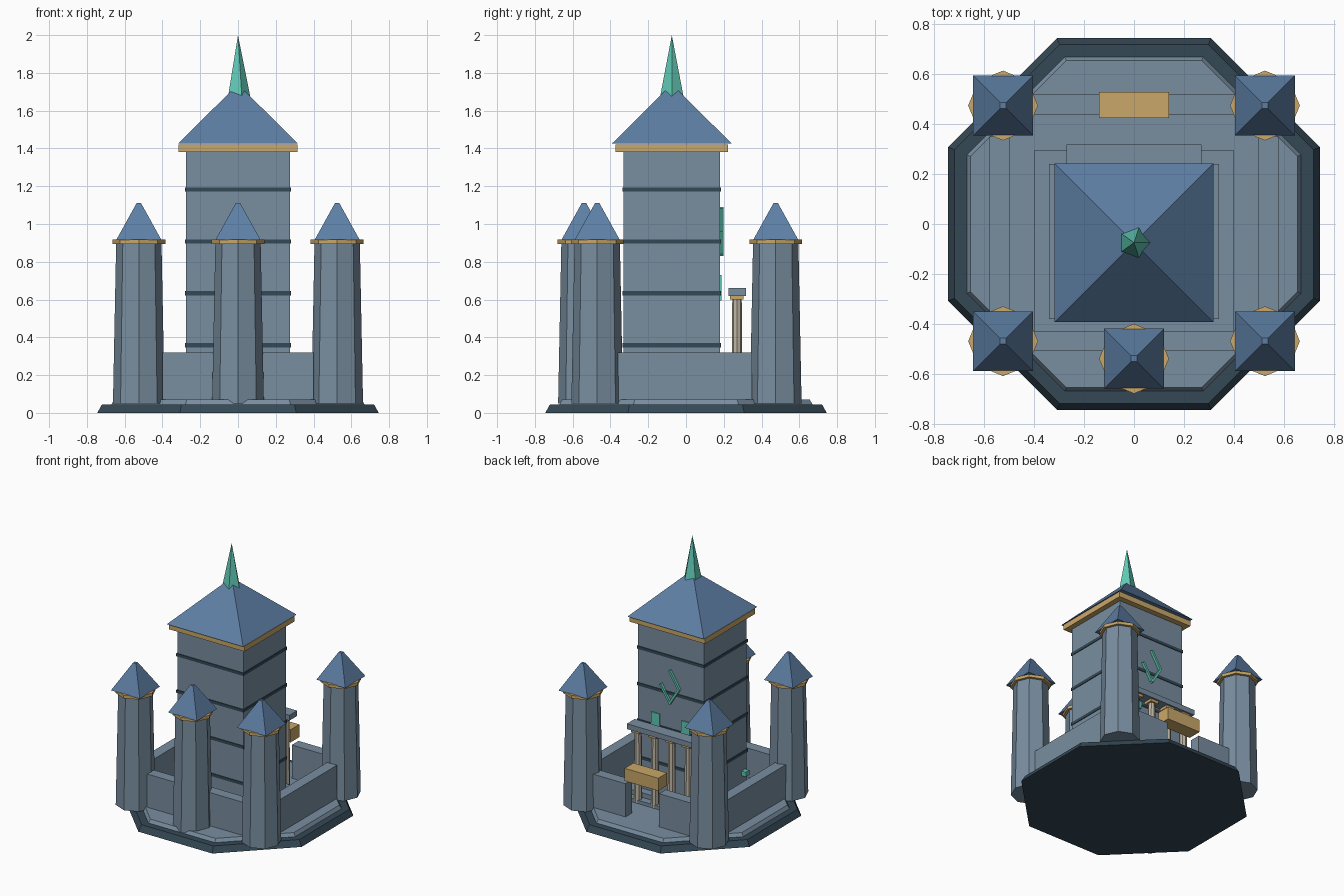
import bpy
from math import pi, cos, atan2, hypot
from mathutils import Matrix

cube = bpy.data.objects.get("Cube")
if cube:
    bpy.data.objects.remove(cube, do_unlink=True)


def material(name, rgb):
    m = bpy.data.materials.new(name)
    m.use_nodes = True
    colour = (*rgb, 1)
    m.diffuse_color = colour
    for node in m.node_tree.nodes:
        if node.type == 'BSDF_PRINCIPLED':
            node.inputs["Base Color"].default_value = colour
            node.inputs["Roughness"].default_value = 0.8
    return m


STONE = material("blue grey stone", (.19, .27, .35))
DARK = material("dark slate", (.035, .065, .09))
ROOF = material("blue roof", (.11, .21, .37))
GOLD = material("gold trim", (.59, .39, .14))
TEAL = material("teal crystal", (.12, .58, .46))
CREAM = material("cream column", (.52, .47, .38))


def finish(name, mat):
    ob = bpy.context.object
    ob.name = name
    ob.data.name = name
    ob.data.materials.append(mat)
    return ob


def box(name, mat, x, y, z):
    """Box from three (low, high) ranges."""
    bpy.ops.mesh.primitive_cube_add(size=1)
    ob = finish(name, mat)
    spans = (x, y, z)
    size = [hi - lo for lo, hi in spans]
    mid = [(hi + lo) / 2 for lo, hi in spans]
    ob.data.transform(Matrix.Translation(mid) @ Matrix.Diagonal((*size, 1)))
    return ob


def frustum(name, mat, sides, r1, r2, x, y, z, turn=0):
    """Tapered prism between the heights in z."""
    bpy.ops.mesh.primitive_cone_add(vertices=sides, radius1=r1, radius2=r2, depth=z[1] - z[0])
    ob = finish(name, mat)
    ob.data.transform(Matrix.Translation((x, y, (z[0] + z[1]) / 2)) @ Matrix.Rotation(turn, 4, 'Z'))
    return ob


def flat(apothem, sides=8):
    return apothem / cos(pi / sides)


# Octagonal foundation
frustum("foundation", DARK, 8, flat(.745), flat(.72), 0, 0, (0, .045), pi / 8)
frustum("courtyard_floor", STONE, 8, flat(.67), flat(.655), 0, 0, (.045, .07), pi / 8)

# Curtain walls, with a gap at the rear gate
WALL_Z = (.05, .32)
box("front_wall", STONE, (-.4, .4), (-.51, -.43), WALL_Z)
for side, s in (("left", 1), ("right", -1)):
    box(f"{side}_wall", STONE, sorted((s * .5, s * .58)), (-.36, .35), WALL_Z)
    box(f"rear_{side}_wall", STONE, sorted((s * .14, s * .42)), (.44, .52), WALL_Z)
box("gate_beam", GOLD, (-.14, .14), (.425, .53), (.345, .44))


# Wall towers
def wall_tower(name, x, y):
    frustum(f"{name}_shaft", STONE, 8, .137, .12, x, y, (.05, .9))
    frustum(f"{name}_collar", GOLD, 8, .14, .14, x, y, (.895, .918))
    frustum(f"{name}_roof", ROOF, 4, flat(.12, 4), flat(.012, 4), x, y, (.915, 1.11), pi / 4)


for side, s in (("left", 1), ("right", -1)):
    wall_tower(f"front_{side}_tower", s * .525, -.47)
    wall_tower(f"rear_{side}_tower", s * .525, .475)
wall_tower("front_middle_tower", 0, -.54)

# Keep on a stepped plinth
KY = -.075
box("lower_plinth", STONE, (-.4, .4), (-.435, .295), (.06, .095))
box("upper_plinth", STONE, (-.34, .34), (-.38, .24), (.09, .13))
box("keep", STONE, (-.275, .275), (KY - .255, KY + .255), (.1, 1.4))
for i in range(4):
    z = .357 + i * .275
    box(f"keep_band_{i + 1}", DARK, (-.28, .28), (KY - .26, KY + .26), (z - .01, z + .012))
box("keep_cornice", GOLD, (-.315, .315), (KY - .297, KY + .297), (1.38, 1.42))
frustum("keep_roof", ROOF, 4, flat(.318, 4), 0, 0, KY, (1.425, 1.74), pi / 4)
frustum("spire", TEAL, 5, .068, 0, 0, KY, (1.66, 2), -pi / 2)

# Rear portico
for i, x in enumerate((-.21, -.07, .07, .21)):
    frustum(f"portico_column_{i + 1}", CREAM, 8, .029, .025, x, .27, (.07, .605))
    box(f"column_cap_{i + 1}", GOLD, (x - .034, x + .034), (.234, .304), (.6, .622))
box("portico_lintel", STONE, (-.27, .27), (.225, .318), (.62, .66))

# Glowing windows and the small side light
BACK = KY + .255
for side, s in (("left", 1), ("right", -1)):
    box(f"rear_{side}_window", TEAL, (s * .125 - .034, s * .125 + .034), (BACK - .005, BACK + .008), (.595, .73))
box("side_light", TEAL, (-.31, -.27), (-.31, -.27), (.19, .225))

# Open diamond emblem made of three bars
corners = [(.075, .96), (0, .84), (-.075, .96), (0, 1.08)]
for i, ((xa, za), (xb, zb)) in enumerate(zip(corners, corners[1:])):
    half = hypot(xb - xa, zb - za) / 2 + .006
    bar = box(f"emblem_bar_{i + 1}", TEAL, (-half, half), (-.01, .01), (-.008, .008))
    bar.data.transform(Matrix.Translation(((xa + xb) / 2, BACK + .009, (za + zb) / 2))
                       @ Matrix.Rotation(-atan2(zb - za, xb - xa), 4, 'Y'))
